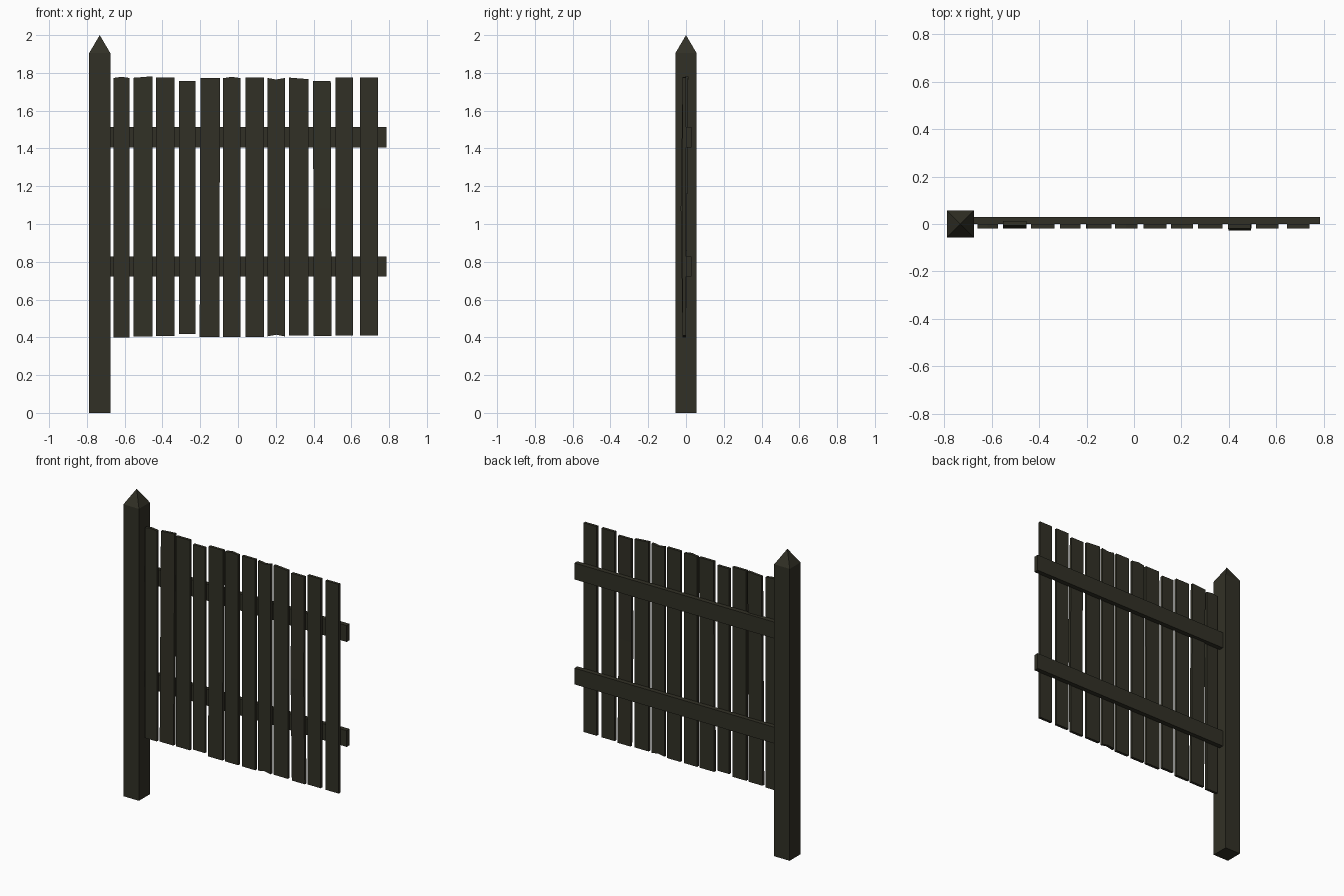
import bpy, bmesh

if "Cube" in bpy.data.objects:
    bpy.data.objects.remove(bpy.data.objects["Cube"])

wood = bpy.data.materials.new("dark weathered wood")
wood.diffuse_color = (0.031, 0.030, 0.019, 1)
wood.use_nodes = True
wood.node_tree.nodes["Principled BSDF"].inputs["Base Color"].default_value = wood.diffuse_color


def finish(name, bm):
    bmesh.ops.recalc_face_normals(bm, faces=bm.faces)
    me = bpy.data.meshes.new(name)
    bm.to_mesh(me)
    bm.free()
    me.materials.append(wood)
    ob = bpy.data.objects.new(name, me)
    bpy.context.collection.objects.link(ob)
    return ob


def box(name, x0, x1, y0, y1, z0, z1):
    bm = bmesh.new()
    bmesh.ops.create_cube(bm, size=1)
    for v in bm.verts:
        v.co.x = x1 if v.co.x > 0 else x0
        v.co.y = y1 if v.co.y > 0 else y0
        v.co.z = z1 if v.co.z > 0 else z0
    return finish(name, bm)


# post: square shaft with a pyramid point
bm = bmesh.new()
cx, h = -0.732, 0.056
corners = [(-h, -h), (h, -h), (h, h), (-h, h)]
low = [bm.verts.new((cx + x, y, 0)) for x, y in corners]
top = [bm.verts.new((cx + x, y, 1.905)) for x, y in corners]
tip = bm.verts.new((cx, 0, 2.0))
for i in range(4):
    j = (i + 1) % 4
    bm.faces.new((low[i], low[j], top[j], top[i]))
    bm.faces.new((top[i], top[j], tip))
bm.faces.new(low[::-1])
finish("post", bm)

# two horizontal rails behind the planks
box("lower_rail", -0.69, 0.785, 0, 0.03, 0.721, 0.827)
box("upper_rail", -0.69, 0.785, 0, 0.03, 1.406, 1.513)


# plank: slightly irregular board, 2 x 2 panels on the front and back
def plank(name, x0, x1, z0, z1, tilt=0, peak=0, low_peak=0, shift=0, bow=0, lean=0):
    bm = bmesh.new()
    grid = []
    for t in (0, 0.5, 1):
        row = []
        for s in (0, 0.5, 1):
            crown = 1 - abs(2 * s - 1)
            zb = z0 + low_peak * crown
            zt = z1 + tilt * (2 * s - 1) + peak * crown
            x = x0 + (x1 - x0) * s + shift * (1 - t)
            y = -0.018 + lean * t + bow * (1 - abs(2 * t - 1))
            row.append(bm.verts.new((x, y, zb + (zt - zb) * t)))
        grid.append(row)
    faces = [bm.faces.new((grid[r][c], grid[r][c + 1], grid[r + 1][c + 1], grid[r + 1][c]))
             for r in (0, 1) for c in (0, 1)]
    ext = bmesh.ops.extrude_face_region(bm, geom=faces, use_keep_orig=True)
    for g in ext["geom"]:
        if isinstance(g, bmesh.types.BMVert):
            g.co.y += 0.018
    finish(name, bm)


specs = [
    (-0.660, -0.574, 0.400, 1.773, dict(peak=0.006)),
    (-0.553, -0.453, 0.405, 1.778, dict(tilt=0.004, lean=0.012)),
    (-0.435, -0.335, 0.406, 1.776, {}),
    (-0.312, -0.226, 0.417, 1.756, {}),
    (-0.199, -0.095, 0.402, 1.774, dict(shift=-0.004)),
    (-0.080, 0.014, 0.402, 1.772, dict(peak=0.007)),
    (0.041, 0.137, 0.402, 1.776, {}),
    (0.156, 0.248, 0.405, 1.773, dict(peak=-0.008, low_peak=0.009)),
    (0.270, 0.373, 0.409, 1.771, dict(tilt=-0.004)),
    (0.397, 0.491, 0.406, 1.758, dict(shift=0.004, bow=-0.01)),
    (0.515, 0.610, 0.411, 1.776, {}),
    (0.645, 0.740, 0.411, 1.776, {}),
]
for i, (a, b, c, d, kw) in enumerate(specs, 1):
    plank(f"plank_{i}", a, b, c, d, **kw)
